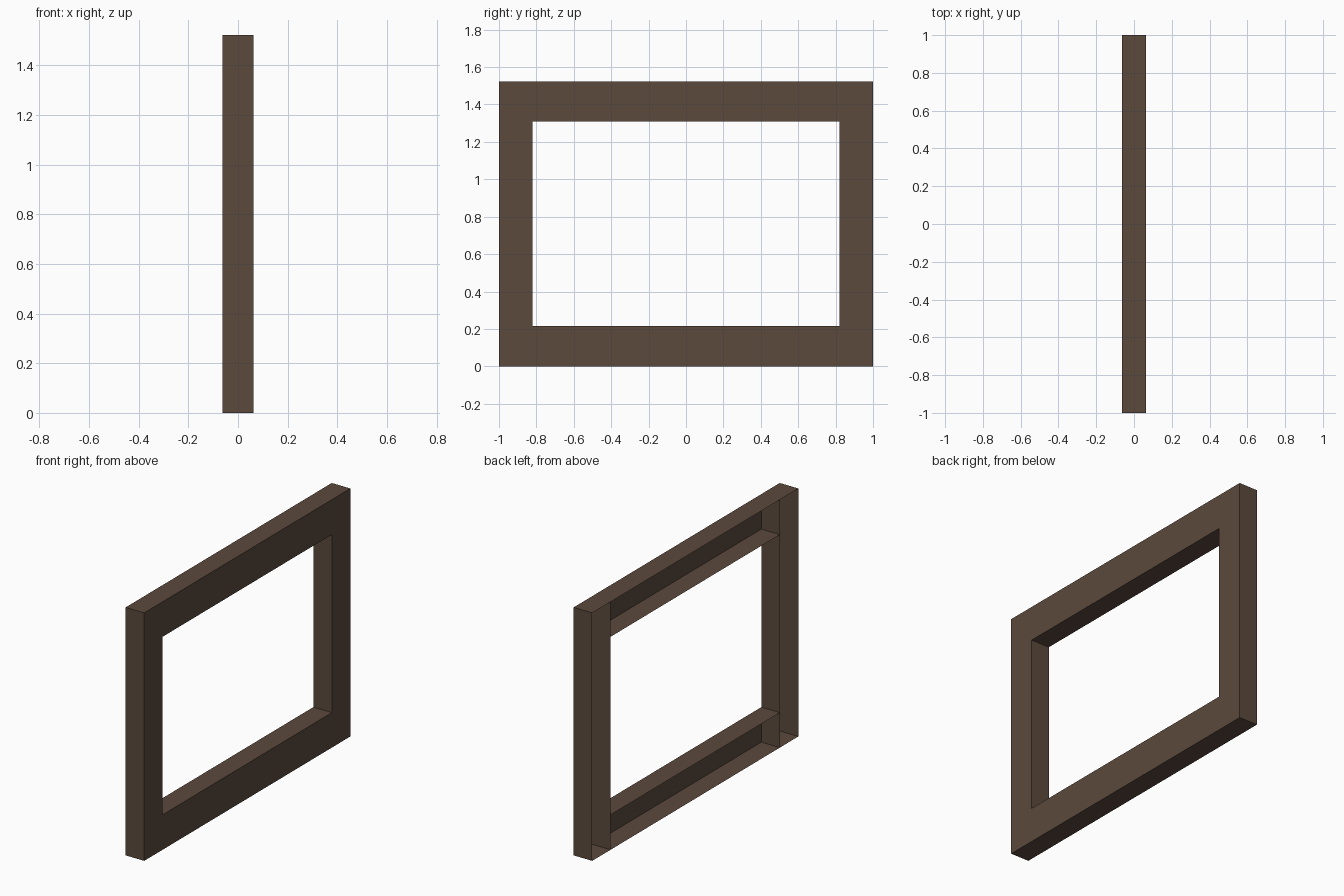
import bpy, bmesh

if "Cube" in bpy.data.objects:
    bpy.data.objects.remove(bpy.data.objects["Cube"])

HX, HY, H = 0.063, 1.0, 1.523      # half depth, half length, height
IY, RAIL = 0.821, 0.215            # half opening length, rail height

wood = bpy.data.materials.new("dark brown wood")
wood.diffuse_color = (0.105, 0.067, 0.046, 1)
wood.use_nodes = True
wood.node_tree.nodes["Principled BSDF"].inputs["Base Color"].default_value = wood.diffuse_color


def hollow_beam(name, y0, y1, z0, z1, open_ends=False):
    """Box shell open at the back (-x); rails are also open where they meet the stiles."""
    bm = bmesh.new()
    bmesh.ops.create_cube(bm, size=1)
    for v in bm.verts:
        v.co = (v.co.x * 2 * HX,
                (y0 + y1) / 2 + v.co.y * (y1 - y0),
                (z0 + z1) / 2 + v.co.z * (z1 - z0))
    bm.normal_update()
    gone = [f for f in bm.faces
            if f.normal.x < -0.5 or (open_ends and abs(f.normal.y) > 0.5)]
    bmesh.ops.delete(bm, geom=gone, context='FACES')
    me = bpy.data.meshes.new(name)
    bm.to_mesh(me)
    bm.free()
    me.materials.append(wood)
    ob = bpy.data.objects.new(name, me)
    bpy.context.collection.objects.link(ob)


# Full-height stiles
hollow_beam("front_stile", -HY, -IY, 0, H)
hollow_beam("rear_stile", IY, HY, 0, H)
# Rails between the stiles
hollow_beam("bottom_rail", -IY, IY, 0, RAIL, True)
hollow_beam("top_rail", -IY, IY, H - RAIL, H, True)
